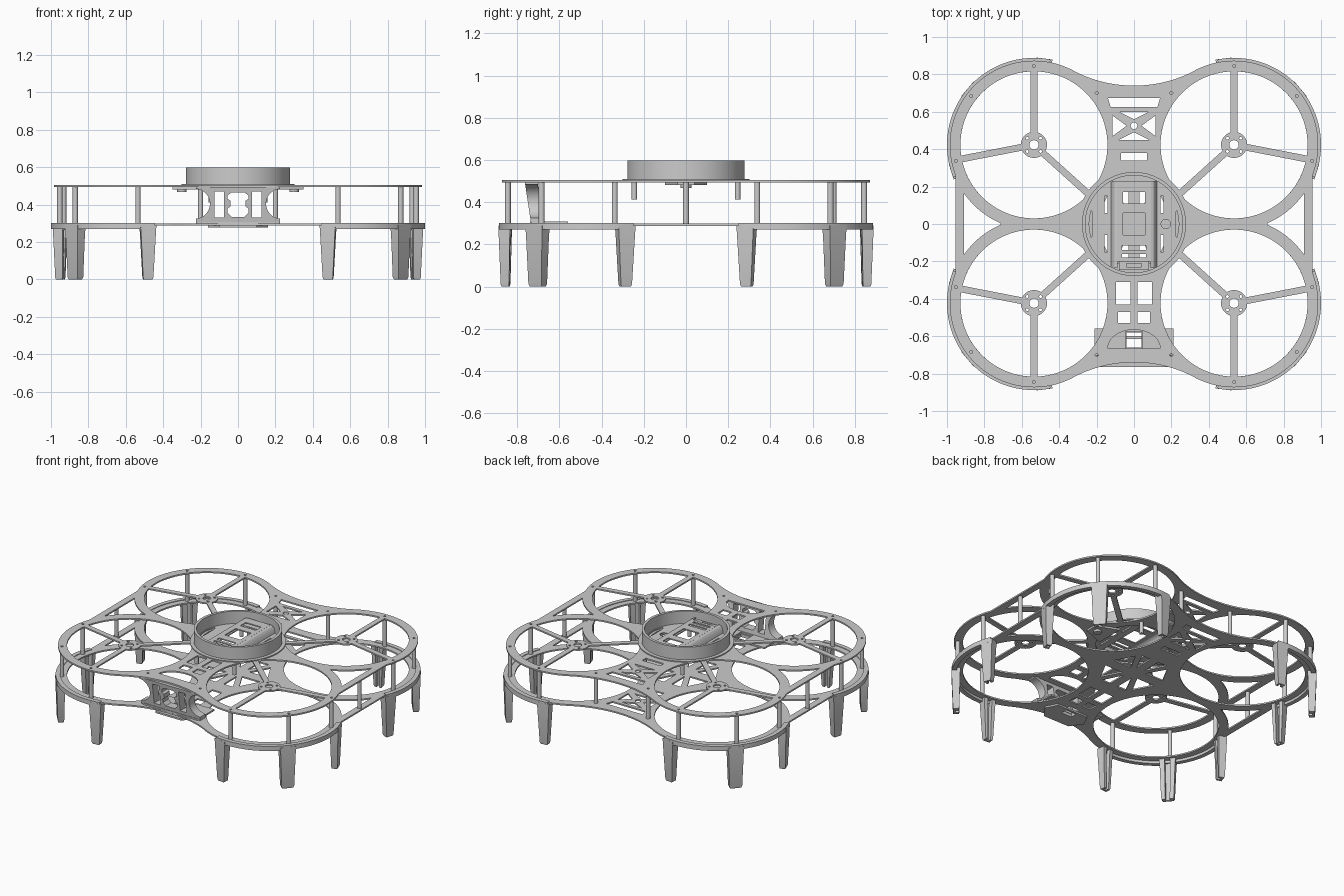
import bpy, bmesh, math
from mathutils import Matrix
from math import sin, cos, pi, radians, asin, acos

if "Cube" in bpy.data.objects:
    bpy.data.objects.remove(bpy.data.objects["Cube"])

CX, CY = 0.535, 0.423          # rotor centre in one quadrant
R_OUT, R_IN = 0.45, 0.393      # guard ring radii
QUADS = [(1, 1), (-1, 1), (1, -1), (-1, -1)]


def arc(cx, cy, r, a0, a1, n=24, ry=None):
    ry = r if ry is None else ry
    return [(cx + r * cos(radians(a0 + (a1 - a0) * i / n)),
             cy + ry * sin(radians(a0 + (a1 - a0) * i / n))) for i in range(n + 1)]


def circle(cx, cy, r, n=24):
    return arc(cx, cy, r, 0, 360, n)[:-1]


def rect(x0, x1, y0, y1):
    return [(x0, y0), (x1, y0), (x1, y1), (x0, y1)]


def flip(pts, sx, sy):
    return [(x * sx, y * sy) for x, y in pts]


def finish(name, me):
    bm = bmesh.new()
    bm.from_mesh(me)
    bmesh.ops.remove_doubles(bm, verts=bm.verts, dist=1e-5)
    bmesh.ops.recalc_face_normals(bm, faces=bm.faces)
    bm.to_mesh(me)
    bm.free()
    ob = bpy.data.objects.new(name, me)
    bpy.context.collection.objects.link(ob)
    bpy.ops.object.select_all(action='DESELECT')
    ob.select_set(True)
    bpy.context.view_layer.objects.active = ob
    bpy.ops.object.shade_smooth_by_angle(angle=radians(30))
    return ob


def plate(name, outline, holes, z0, z1, matrix=None):
    """Flat sheet with holes, filled from 2D curves and extruded."""
    cu = bpy.data.curves.new(name, 'CURVE')
    cu.dimensions, cu.fill_mode, cu.extrude = '2D', 'BOTH', (z1 - z0) / 2
    for loop in [outline] + holes:
        sp = cu.splines.new('POLY')
        sp.points.add(len(loop) - 1)
        for p, (x, y) in zip(sp.points, loop):
            p.co = (x, y, 0, 1)
        sp.use_cyclic_u = True
    tmp = bpy.data.objects.new(name + "_curve", cu)
    bpy.context.collection.objects.link(tmp)
    bpy.context.view_layer.update()
    me = bpy.data.meshes.new_from_object(tmp.evaluated_get(bpy.context.evaluated_depsgraph_get()))
    bpy.data.objects.remove(tmp)
    me.transform(Matrix.Translation((0, 0, (z0 + z1) / 2)))
    if matrix:
        me.transform(matrix)
    return finish(name, me)


def frame_outline():
    a0 = -math.degrees(acos((0.955 - CX) / R_OUT))
    q = arc(CX, CY, R_OUT, a0, 120, 48)
    (x0, y0), (x1, y1), (x2, y2) = q[-1], (0.165, 0.74), (0, 0.74)
    q += [((1-t)**2*x0 + 2*t*(1-t)*x1 + t*t*x2, (1-t)**2*y0 + 2*t*(1-t)*y1 + t*t*y2)
          for t in [i / 12 for i in range(1, 13)]]
    half = q + flip(q[-2::-1], -1, 1)
    return half + flip(half[::-1], 1, -1)


def sector(a0, a1, hub=0.07, w=0.036):
    d0, d1 = [math.degrees(asin(w / 2 / r)) for r in (hub, R_IN)]
    return arc(CX, CY, R_IN, a0 + d1, a1 - d1, 32) + arc(CX, CY, hub, a1 - d0, a0 + d0, 8)


# cutouts shared by both plates
upper = arc(CX, CY, 0.455, -67, -34.5, 12)
side_gap = upper + flip(upper[::-1], 1, -1)
shared = [side_gap, flip(side_gap, -1, 1),
          [(-.14, .675), (-.125, .625), (.125, .625), (.14, .675)],
          [(-.08, .6), (.08, .6), (0, .56)], [(-.08, .45), (.08, .45), (0, .49)],
          [(-.115, .58), (-.115, .47), (-.04, .525)], [(.115, .58), (.115, .47), (.04, .525)],
          circle(0, .525, .018), rect(-.07, .07, .34, .38)]
for s in (1, -1):
    shared += [flip(rect(.02, .095, -.43, -.31), s, 1), flip(rect(.02, .085, -.53, -.47), s, 1)]
posts = [(CX, 0.845), (0.87, 0.685), (0.953, 0.338)]

# top plate with motor hubs and spokes
holes = shared + [circle(0, 0, 0.24, 48), arc(0, -.665, .14, 0, 180, 24, .1)]
for sx, sy in QUADS:
    loops = [sector(-11, 90), sector(90, 222), sector(222, 349), circle(CX, CY, .025)]
    loops += [circle(CX + .05 * cos(a), CY + .05 * sin(a), .008, 10)
              for a in [pi / 4 + k * pi / 2 for k in range(4)]]
    loops += [circle(x, y, .008, 10) for x, y in posts + [(.2, .7)]]
    holes += [flip(l, sx, sy) for l in loops]
plate("top_plate", frame_outline(), holes, 0.494, 0.504)

# bottom plate with open rings
holes = shared + [rect(-.04, .04, -.66, -.58)]
holes += [flip(circle(CX, CY, R_IN, 96), sx, sy) for sx, sy in QUADS]
for sx, sy in QUADS:
    holes += [flip([(.03, .06), (.03, .2), (.1, .2)], sx, sy),
              flip([(.06, .04), (.13, .17), (.2, .04)], sx, sy)]
plate("bottom_plate", frame_outline(), holes, 0.288, 0.298)

# standoffs between the plates
spots = [(x * sx, y * sy) for x, y in posts for sx, sy in QUADS]
spots += [(.932, 0), (-.932, 0), (.2, .7), (-.2, .7)]
for x, y in spots:
    plate("standoff", circle(x, y, .014, 16), [], 0.297, 0.495)


# landing legs: channels open toward the rotor, tapering downward
def leg(cx, cy, ang, w_top, w_bot):
    u = [(-1, 1), (1, 1), (1, -1), (.35, -1), (.35, .3), (-.35, .3), (-.35, -1), (-1, -1)]
    bm = bmesh.new()
    rows = []
    for z, w, d, r in ((0, w_bot * .86, .034, .453), (.012, w_bot, .04, .456),
                       (.24, w_top * .93, .053, .464), (.29, w_top, .057, .465)):
        row = []
        for t, n in u:
            rad, tan = r - d / 2 + n * d / 2, t * w / 2
            row.append(bm.verts.new((cx + rad * cos(ang) - tan * sin(ang),
                                     cy + rad * sin(ang) + tan * cos(ang), z)))
        rows.append(row)
    for a, b in zip(rows, rows[1:]):
        for i in range(8):
            j = (i + 1) % 8
            bm.faces.new((a[i], a[j], b[j], b[i]))
    bm.faces.new(rows[0])
    bm.faces.new(rows[-1])
    me = bpy.data.meshes.new("landing_leg")
    bm.to_mesh(me)
    bm.free()
    finish("landing_leg", me)


for sx, sy in QUADS:
    rim = arc(CX, CY, .465, -22, 101, 48) + arc(CX, CY, .435, 101, -22, 48)
    plate("leg_rim", flip(rim, sx, sy), [], 0.27, 0.302)
    for a, wt, wb in ((97, .085, .055), (40, .105, .082), (-18, .085, .055)):
        leg(CX * sx, CY * sy, math.atan2(sy * sin(radians(a)), sx * cos(radians(a))), wt, wb)

# round tub on top: wall, flange, floor
plate("tub_wall", circle(0, 0, .278, 96), [circle(0, 0, .26, 96)], 0.504, 0.598)
plate("tub_flange", circle(0, 0, .302, 96), [circle(0, 0, .262, 96)], 0.503, 0.511)
floor_holes = [rect(-.1, .1, -.21, .21), circle(.17, 0, .025)]
for s in (1, -1):
    lens = arc(.1, 0, .157, -32, 32, 12)
    floor_holes.append(flip(lens + [(.222, .06), (.222, -.06)], s, 1))
    for y in (.06, -.15):
        floor_holes.append(flip(rect(.143, .157, y, y + .09), s, 1))
plate("tub_floor", circle(0, 0, .262, 96), floor_holes, 0.504, 0.512)

# raised tray inside the tub
STAND = Matrix.Rotation(pi / 2, 4, 'X')    # sheet x,y -> x,z
plate("tray_top", rect(-.09, .09, -.2, .23),
      [rect(-.06, .06, -.06, .06), rect(-.06, .06, .11, .17),
       rect(-.065, .065, -.14, -.115), rect(-.065, .065, -.18, -.16)], 0.552, 0.56)
for s in (1, -1):
    side = [(.125, .508), (.118, .54), (.105, .555), (.088, .56), (.088, .552), (.1, .547),
            (.11, .535), (.116, .508)]
    plate("tray_side", flip(side, s, 1), [], -.23, .235, STAND)
plate("tray_end", rect(-.08, .08, -.245, -.195), [rect(-.04, .04, -.23, -.21)], 0.51, 0.545)

# brackets and pins under the tub
for s in (1, -1):
    plate("side_bracket", flip([(.2, -.1), (.35, -.04), (.35, .04), (.2, .1)], s, 1), [], 0.482, 0.495)
    plate("bracket_nut", circle(.3 * s, 0, .025, 16), [], 0.467, 0.483)
    for y in (.245, -.245):
        plate("tub_pin", circle(.145 * s, y, .013, 16), [], 0.412, 0.505)

# front camera bracket: hourglass panel leaning forward
right = [(.225, .3), (.225, .325)] + arc(.23, .405, .08, 250, 110, 14) + [(.225, .485), (.225, .494)]
opening = [(-.035, .335), (.035, .335), (.055, .355), (.055, .38), (.04, .39), (.04, .42),
           (.055, .43), (.055, .45), (.035, .465), (-.035, .465), (-.055, .45), (-.055, .43),
           (-.04, .42), (-.04, .39), (-.055, .38), (-.055, .355)]
lean = Matrix.Identity(4)
lean[1][2], lean[1][3] = -0.15, 0.045
plate("camera_bracket", right + flip(right[::-1], -1, 1),
      [opening] + [flip([(.075, .33), (.125, .33), (.125, .47), (.075, .47)], s, 1) for s in (1, -1)],
      0.675, 0.735, lean @ STAND)
plate("bracket_foot", rect(-.21, .21, -.74, -.56), [rect(-.045, .045, -.67, -.575)], 0.297, 0.308)
plate("front_pad", [(-.1, -.762), (.1, -.762), (.16, -.68), (.12, -.6), (-.12, -.6), (-.16, -.68)],
      [rect(-.04, .04, -.66, -.615)], 0.277, 0.289)
